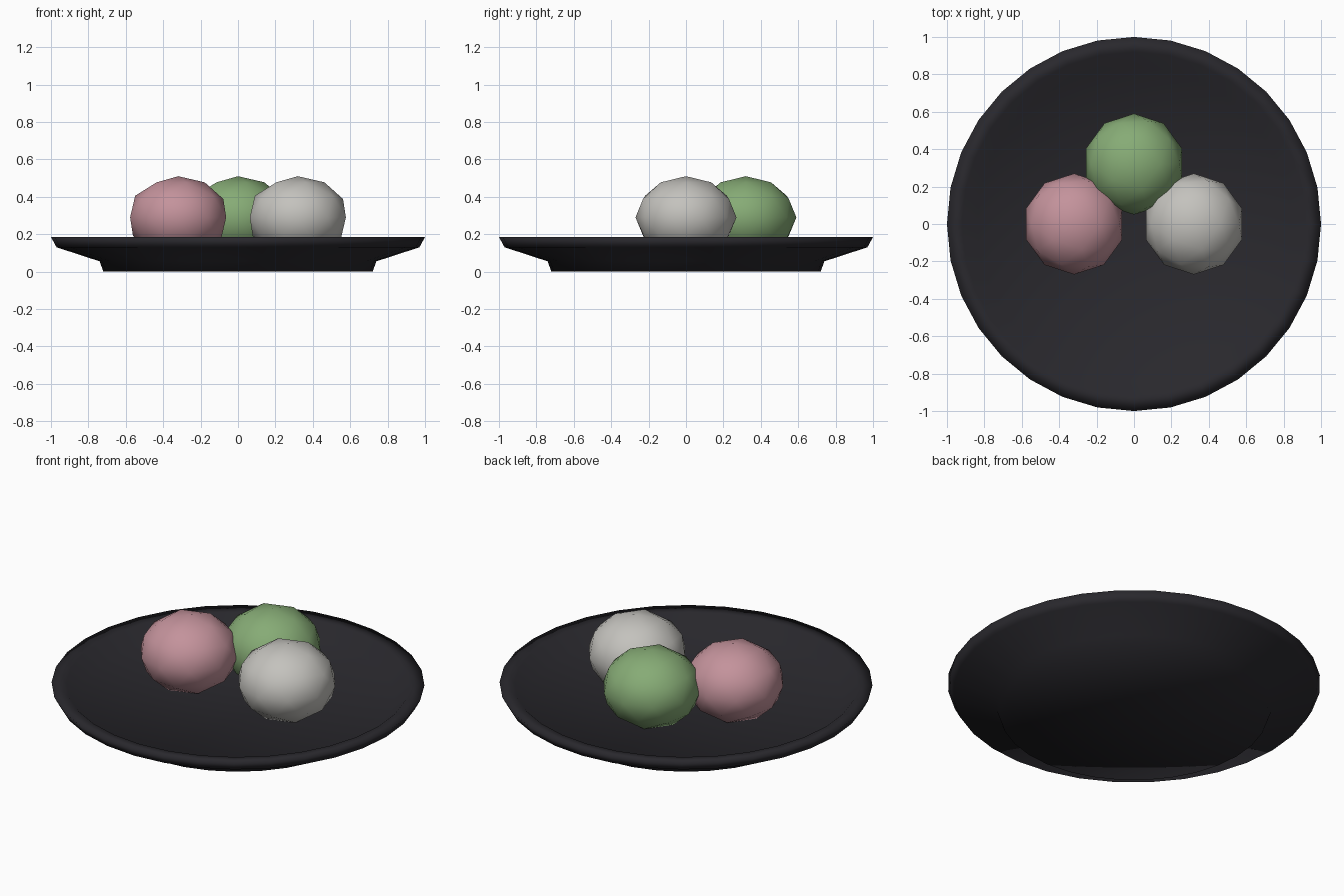
import bpy, bmesh
from math import radians
from mathutils import Matrix

if "Cube" in bpy.data.objects:
    bpy.data.objects.remove(bpy.data.objects["Cube"])


def add_object(name, bm, color, loc=(0, 0, 0)):
    bmesh.ops.recalc_face_normals(bm, faces=bm.faces)
    for f in bm.faces:
        f.smooth = True
    mesh = bpy.data.meshes.new(name)
    bm.to_mesh(mesh)
    bm.free()
    mat = bpy.data.materials.new(name + "_color")
    mat.diffuse_color = (*color, 1)
    mat.use_nodes = True
    mat.node_tree.nodes["Principled BSDF"].inputs["Base Color"].default_value = mat.diffuse_color
    mesh.materials.append(mat)
    obj = bpy.data.objects.new(name, mesh)
    obj.location = loc
    bpy.context.collection.objects.link(obj)
    return obj


# Plate: lathed profile, from underside centre round the rim to the well
profile = [(0, 0), (0.72, 0), (0.74, 0.055), (0.97, 0.13), (1.0, 0.185),
           (0.92, 0.18), (0.84, 0.11), (0, 0.09)]
bm = bmesh.new()
verts = [bm.verts.new((r, 0, z)) for r, z in profile]
edges = [bm.edges.new(pair) for pair in zip(verts, verts[1:])]
bmesh.ops.spin(bm, geom=verts + edges, cent=(0, 0, 0), axis=(0, 0, 1),
               angle=radians(360), steps=32, use_merge=True)
bmesh.ops.remove_doubles(bm, verts=bm.verts, dist=0.0005)
add_object("plate", bm, (0.022, 0.021, 0.026))

# Dumplings: three slightly flattened icospheres
for name, x, y, color in [("pink_dumpling", -0.32, 0, (0.55, 0.29, 0.33)),
                          ("green_dumpling", 0, 0.32, (0.24, 0.41, 0.18)),
                          ("white_dumpling", 0.32, 0, (0.55, 0.54, 0.51))]:
    bm = bmesh.new()
    bmesh.ops.create_icosphere(bm, subdivisions=2, radius=1,
                               matrix=Matrix.Diagonal((0.27, 0.27, 0.22, 1)))
    add_object(name, bm, color, (x, y, 0.29))
